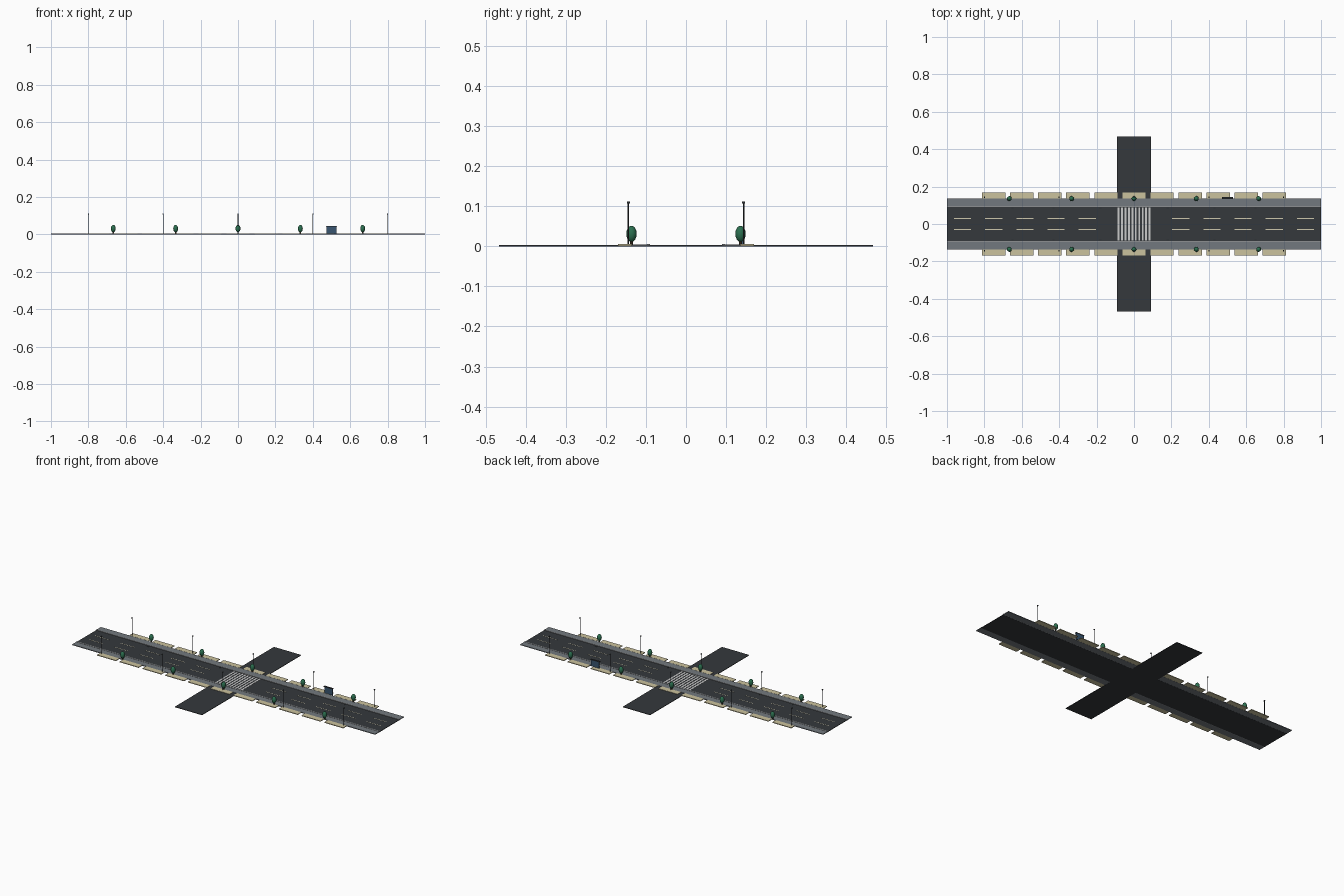
import bpy, bmesh
from mathutils import Matrix, Vector

if "Cube" in bpy.data.objects:
    bpy.data.objects.remove(bpy.data.objects["Cube"])


def mat(name, rgb):
    m = bpy.data.materials.new(name)
    m.diffuse_color = (*rgb, 1)
    m.use_nodes = True
    m.node_tree.nodes["Principled BSDF"].inputs["Base Color"].default_value = m.diffuse_color
    return m


ASPHALT = mat("asphalt", (0.035, 0.04, 0.045))
PAVING = mat("paving", (0.17, 0.19, 0.21))
KERB = mat("kerb", (0.27, 0.28, 0.29))
WHITE = mat("white_paint", (0.75, 0.75, 0.72))
CREAM = mat("cream_paint", (0.62, 0.58, 0.42))
SAND = mat("sand", (0.6, 0.54, 0.34))
BARK = mat("bark", (0.08, 0.05, 0.03))
LEAF = mat("leaf", (0.025, 0.16, 0.08))
METAL = mat("dark_metal", (0.03, 0.035, 0.04))
GLASS = mat("blue_panel", (0.04, 0.09, 0.16))


def finish(name, bm, material):
    me = bpy.data.meshes.new(name)
    bm.to_mesh(me)
    bm.free()
    me.materials.append(material)
    ob = bpy.data.objects.new(name, me)
    bpy.context.collection.objects.link(ob)
    return ob


def boxes(name, items, material):
    """One object from (x0, x1, y0, y1, z0, z1) boxes."""
    bm = bmesh.new()
    for x0, x1, y0, y1, z0, z1 in items:
        c = Vector(((x0 + x1) / 2, (y0 + y1) / 2, (z0 + z1) / 2))
        s = Matrix.Diagonal((x1 - x0, y1 - y0, z1 - z0, 1))
        bmesh.ops.create_cube(bm, size=1, matrix=Matrix.Translation(c) @ s)
    return finish(name, bm, material)


def both(items):
    """Add the copies mirrored across y = 0."""
    return items + [(a, b, -d, -c, e, f) for a, b, c, d, e, f in items]


def cylinder(bm, x, y, z0, z1, r, n):
    bmesh.ops.create_cone(bm, cap_ends=True, segments=n, radius1=r, radius2=r, depth=z1 - z0,
                          matrix=Matrix.Translation((x, y, (z0 + z1) / 2)))


# Roads
boxes("main_road", [(-1, 1, -0.093, 0.093, 0, 0.003)], ASPHALT)
boxes("cross_road", both([(-0.09, 0.09, 0.093, 0.467, 0, 0.003)]), ASPHALT)

# Sidewalks, kerbs and frontage slabs
boxes("sidewalk", both([(-1, 1, 0.093, 0.136, 0.0005, 0.0045)]), PAVING)
boxes("kerb", both([(-1, 1, 0.09, 0.097, 0.0005, 0.0058)]), KERB)
slabs = [(i * 0.15 - 0.0625, i * 0.15 + 0.0625, 0.136, 0.169, 0.001, 0.005)
         for i in range(-5, 6)]
boxes("frontage_slabs", both(slabs), SAND)

# Lane dashes and crosswalk stripes
dashes = [(x - 0.046, x + 0.046, 0.028, 0.031, 0.003, 0.0036)
          for x in [(i + 0.5) / 6 for i in range(-6, 6)] if abs(x) > 0.1]
dashes = [d for d in dashes]
boxes("lane_dashes", both(dashes), CREAM)
stripes = [(x - 0.005, x + 0.005, -0.088, 0.088, 0.003, 0.0037)
           for x in [i * 0.0185 - 0.083 for i in range(10)]]
boxes("crosswalk_stripes", stripes, WHITE)

# Gutter drains
drains = [(x - 0.006, x + 0.006, 0.08, 0.087, 0.003, 0.0036) for x in (-0.65, -0.43, -0.18, 0.18, 0.43, 0.65)]
boxes("drains", both(drains), METAL)

# Trees
trunks, crowns = bmesh.new(), bmesh.new()
for i in range(-2, 3):
    for y in (-0.136, 0.136):
        cylinder(trunks, i / 3, y, 0.004, 0.02, 0.004, 8)
        bmesh.ops.create_uvsphere(crowns, u_segments=12, v_segments=8, radius=1,
                                  matrix=Matrix.Translation((i / 3, y, 0.031)) @
                                  Matrix.Diagonal((0.013, 0.013, 0.02, 1)))
finish("tree_trunks", trunks, BARK)
crown = finish("tree_crowns", crowns, LEAF)
for p in crown.data.polygons:
    p.use_smooth = True

# Street lamps
poles = bmesh.new()
heads = []
for i in range(-2, 3):
    x = i * 0.4
    for y in (-0.144, 0.144):
        cylinder(poles, x, y, 0.002, 0.108, 0.0014, 8)
    heads.append((x - 0.003, x + 0.003, 0.14, 0.147, 0.107, 0.111))
finish("lamp_poles", poles, METAL)
boxes("lamp_heads", both(heads), METAL)

# Bus shelter
boxes("shelter_panel", [(0.473, 0.527, 0.138, 0.143, 0.004, 0.042)], GLASS)
boxes("shelter_roof", [(0.471, 0.529, 0.134, 0.145, 0.042, 0.045)], METAL)
